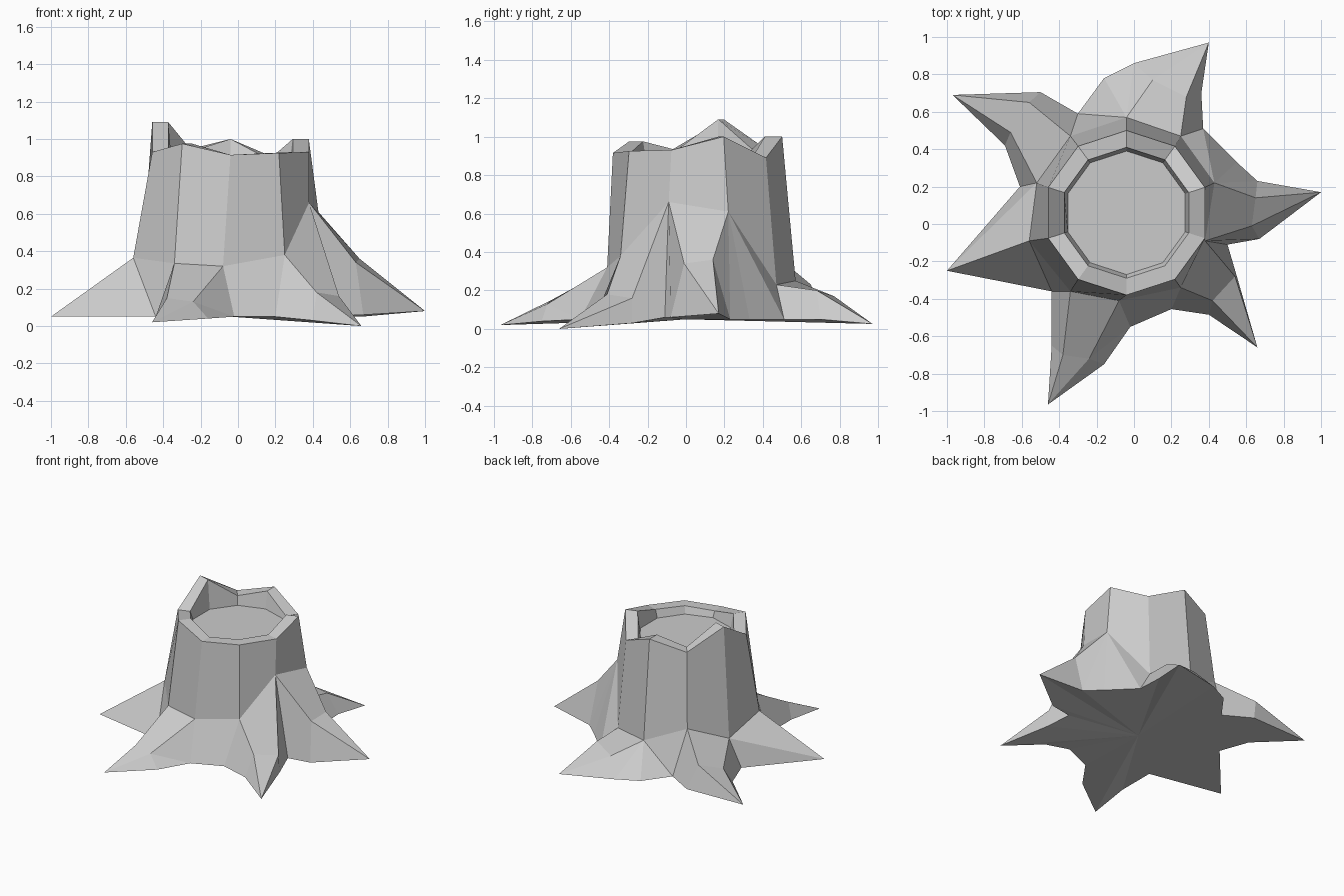
import bpy, bmesh, math

if "Cube" in bpy.data.objects:
    bpy.data.objects.remove(bpy.data.objects["Cube"])

bm = bmesh.new()
P = {}


def add(**points):
    for key, co in points.items():
        P[key] = bm.verts.new(co)


def skin(text):
    for word in text.split(","):
        bm.faces.new([P[k] for k in word.split()])


def ring(prefix, radius, heights):
    # ten-sided ring around the trunk axis, starting at the back
    for i, z in enumerate(heights):
        a = math.radians(90 + 36 * i)
        P[prefix + str(i)] = bm.verts.new((-0.04 + radius * math.cos(a), 0.06 + radius * math.sin(a), z))


def band(lower, upper):
    for i in range(10):
        j = (i + 1) % 10
        skin(f"{lower}{i} {lower}{j} {upper}{j} {upper}{i}")


# trunk: flare ring where the roots begin, then broken rim and sunken cut surface
add(m0=(-.04, .57, .25), m1=(-.34, .47, .38), m2=(-.52, .22, .26), m3=(-.56, -.09, .365),
    m4=(-.34, -.36, .335), m5=(-.08, -.41, .32), m6=(.25, -.34, .38), m7=(.38, -.09, .66),
    m8=(.43, .22, .61), m9=(.25, .47, .23))
rim = [1.0, .935, 1.09, .93, .975, .915, .925, .93, 1.0, .89]
ring("t", .44, rim)
ring("r", .35, rim)
ring("s", .33, [.87] * 10)
band("m", "t")
band("t", "r")
band("r", "s")
skin(" ".join(f"s{i}" for i in range(10)))

# valleys between the roots
add(v0=(-.3, .59, .05), v1=(-.61, .2, .05), v2=(-.44, -.36, .05),
    v3=(.2, -.455, .05), v4=(.5, -.11, .06), v5=(.37, .51, .05))

# back root
add(b1=(.28, .68, .2), b2=(.1, .77, .17), b_tip=(.4, .97, .026),
    b3=(.36, .7, .05), b4=(0, .86, .05), b5=(-.16, .78, .05))
skin("m9 v5 b3 b1,b1 b3 b_tip,m9 b1 b2 m0,b1 b_tip b2,b2 b_tip b4,m0 b2 b4,m0 b4 b5,m0 b5 v0,m0 v0 m1")

# back left root
add(c1=(-.56, .65, .23), c2=(-.66, .49, .17), c_tip=(-.97, .69, .05),
    c3=(-.5, .705, .05), c4=(-.69, .42, .05))
skin("m1 v0 c3 c1,c1 c3 c_tip,m1 c1 c2 m2,c1 c_tip c2,c2 c_tip c4,m2 c2 c4 v1")

# left root
add(l_tip=(-1, -.25, .05))
skin("m2 v1 l_tip,m2 l_tip m3,m3 l_tip v2,m3 v2 m4")

# front left root
add(d1=(-.38, -.7, .15), d2=(-.24, -.72, .13), d_tip=(-.46, -.965, .02),
    d3=(-.44, -.65, .05), d4=(-.16, -.75, .04), d5=(-.02, -.55, .05))
skin("m4 v2 d3 d1,d1 d3 d_tip,m4 d1 d2 m5,d1 d_tip d2,d2 d_tip d4,d2 d4 d5,m5 d2 d5,m5 d5 v3 m6")

# front right root
add(e1=(.42, -.41, .18), e2=(.54, -.28, .16), e_tip=(.66, -.66, 0),
    e3=(.4, -.485, .03), e4=(.55, -.28, .03))
skin("m6 v3 e3 e1,e1 e3 e_tip,m6 e1 e2 m7,e1 e_tip e2,e2 e_tip e4,m7 e2 e4 v4")

# right root
add(f1=(.63, -.01, .34), f2=(.65, .14, .36), f_tip=(1, .17, .08),
    f3=(.67, -.08, .06), f4=(.66, .23, .05), f5=(.55, .33, .05))
skin("m7 v4 f3 f1,f1 f3 f_tip,m7 f1 f2 m8,f1 f_tip f2,f2 f_tip f4,m8 f2 f4,m8 f4 f5,m8 f5 v5,m8 v5 m9")

# underside
add(base=(-.04, .0, .05))
outline = ("v0 c3 c_tip c4 v1 l_tip v2 d3 d_tip d4 d5 v3 e3 e_tip e4 v4 "
           "f3 f_tip f4 f5 v5 b3 b_tip b4 b5").split()
for a, b in zip(outline, outline[1:] + outline[:1]):
    skin(f"{a} {b} base")

bmesh.ops.recalc_face_normals(bm, faces=bm.faces)
mesh = bpy.data.meshes.new("tree_stump")
bm.to_mesh(mesh)
bm.free()
grey = bpy.data.materials.new("light grey")
grey.diffuse_color = (.6, .6, .6, 1)
grey.use_nodes = True
grey.node_tree.nodes["Principled BSDF"].inputs["Base Color"].default_value = grey.diffuse_color
mesh.materials.append(grey)
stump = bpy.data.objects.new("tree_stump", mesh)
bpy.context.collection.objects.link(stump)
